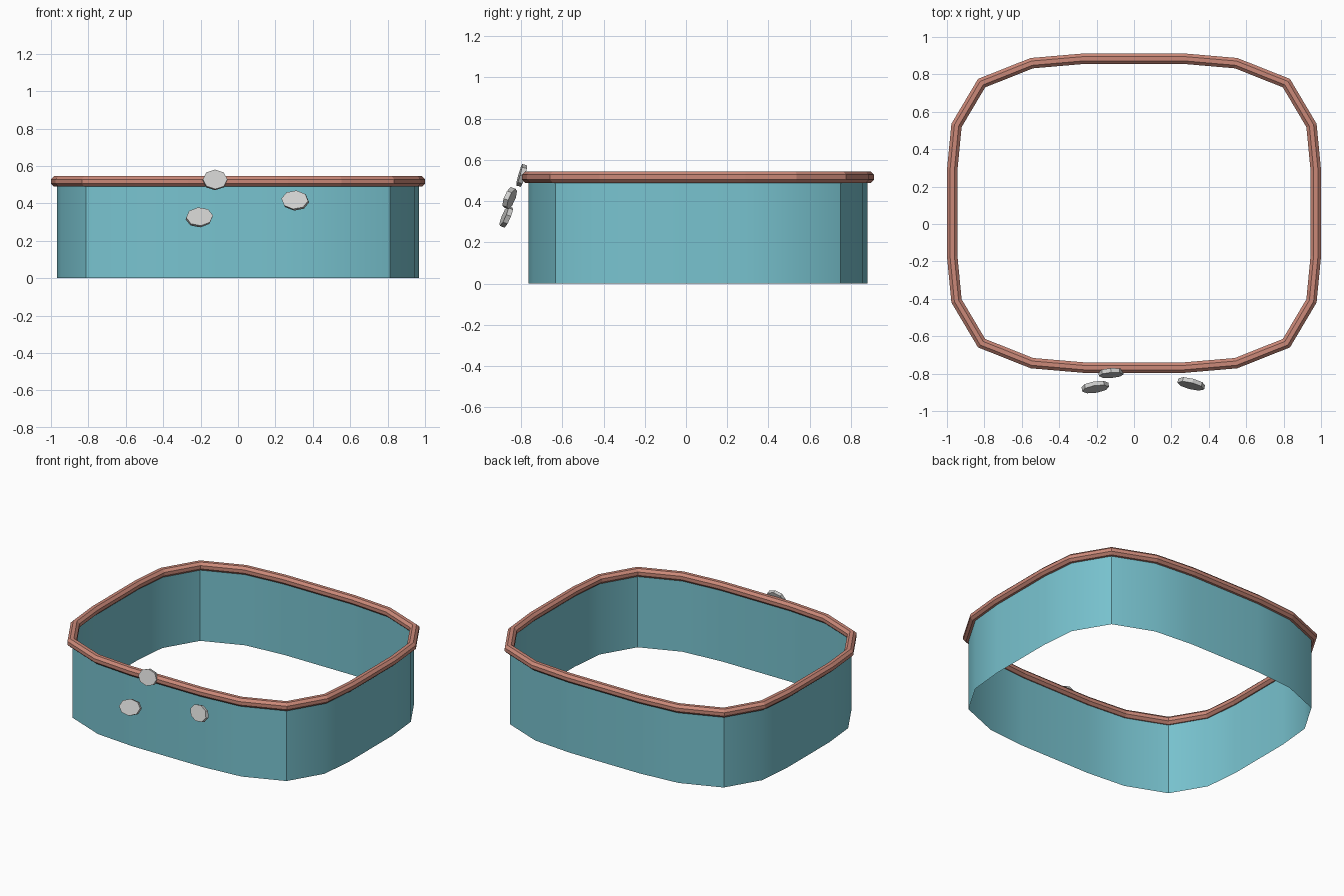
import bpy, bmesh, math
from mathutils import Matrix, Vector

cube = bpy.data.objects.get("Cube")
if cube:
    bpy.data.objects.remove(cube, do_unlink=True)


def material(name, rgb):
    m = bpy.data.materials.new(name)
    m.use_nodes = True
    m.diffuse_color = (*rgb, 1)
    bsdf = m.node_tree.nodes["Principled BSDF"]
    bsdf.inputs["Base Color"].default_value = (*rgb, 1)
    bsdf.inputs["Roughness"].default_value = 0.7
    return m


TEAL = material("teal", (0.19, 0.55, 0.63))
COPPER = material("copper_pink", (0.60, 0.25, 0.19))
GREY = material("light_grey", (0.62, 0.62, 0.61))


def add_object(name, bm, mat):
    mesh = bpy.data.meshes.new(name)
    bm.to_mesh(mesh)
    bm.free()
    mesh.materials.append(mat)
    obj = bpy.data.objects.new(name, mesh)
    bpy.context.collection.objects.link(obj)
    return obj


# Rounded-square outline: one quadrant mirrored into a full loop
CENTRE_Y = 0.058
quadrant = [(0.968, 0.23), (0.945, 0.468), (0.812, 0.692), (0.545, 0.798), (0.265, 0.822)]
half = quadrant + [(-x, y) for x, y in reversed(quadrant)]
outline = [Vector(p) for p in half + [(-x, -y) for x, y in half]]


def mitre(i):
    """Outward offset direction at an outline point, scaled for even width."""
    n = len(outline)
    a = (outline[i] - outline[i - 1]).normalized()
    b = (outline[(i + 1) % n] - outline[i]).normalized()
    na, nb = Vector((a.y, -a.x)), Vector((b.y, -b.x))
    m = (na + nb).normalized()
    return m / m.dot(na)


def sweep(name, profile, mat, closed):
    """Carry a profile of (outward offset, height) round the outline."""
    bm = bmesh.new()
    rings = []
    for i, p in enumerate(outline):
        d = mitre(i)
        rings.append([bm.verts.new((p.x + d.x * o, p.y + d.y * o + CENTRE_Y, z))
                      for o, z in profile])
    count = len(profile)
    for i, ring in enumerate(rings):
        nxt = rings[(i + 1) % len(rings)]
        for j in range(count if closed else count - 1):
            k = (j + 1) % count
            bm.faces.new((ring[j], nxt[j], nxt[k], ring[k]))
    return add_object(name, bm, mat)


# Thin open wall, smooth except at the four corners
wall = sweep("wall", [(0, 0), (0, 0.51)], TEAL, False)
bpy.context.view_layer.objects.active = wall
wall.select_set(True)
bpy.ops.object.shade_smooth_by_angle(angle=math.radians(30))
wall.select_set(False)

# Eight-sided tube along the top edge
R = 0.028 / math.cos(math.pi / 8)
tube = [(0.004 + R * math.cos(math.pi / 8 + k * math.pi / 4),
         0.517 + R * math.sin(math.pi / 8 + k * math.pi / 4)) for k in range(8)]
sweep("rim", tube, COPPER, True)


# Tilted oval pebbles floating by the front
def pebble(name, centre, rx, rz, tilt, turn, roll):
    bm = bmesh.new()
    bmesh.ops.create_cone(bm, cap_ends=True, segments=8, radius1=1, radius2=1, depth=0.024)
    place = (Matrix.Translation(centre)
             @ Matrix.Rotation(math.radians(turn), 4, 'Z')
             @ Matrix.Rotation(math.radians(90 - tilt), 4, 'X')
             @ Matrix.Rotation(math.radians(roll), 4, 'Z')
             @ Matrix.Diagonal((rx, rz, 1, 1)))
    bmesh.ops.transform(bm, matrix=place, verts=bm.verts)
    add_object(name, bm, GREY)


pebble("pebble_top", (-0.123, -0.797, 0.525), 0.066, 0.054, 16, 4, 0)
pebble("pebble_right", (-0.207, -0.872, 0.325), 0.073, 0.053, 22, 8, 5)
pebble("pebble_left", (0.306, -0.855, 0.415), 0.074, 0.053, 20, -13, -5)
